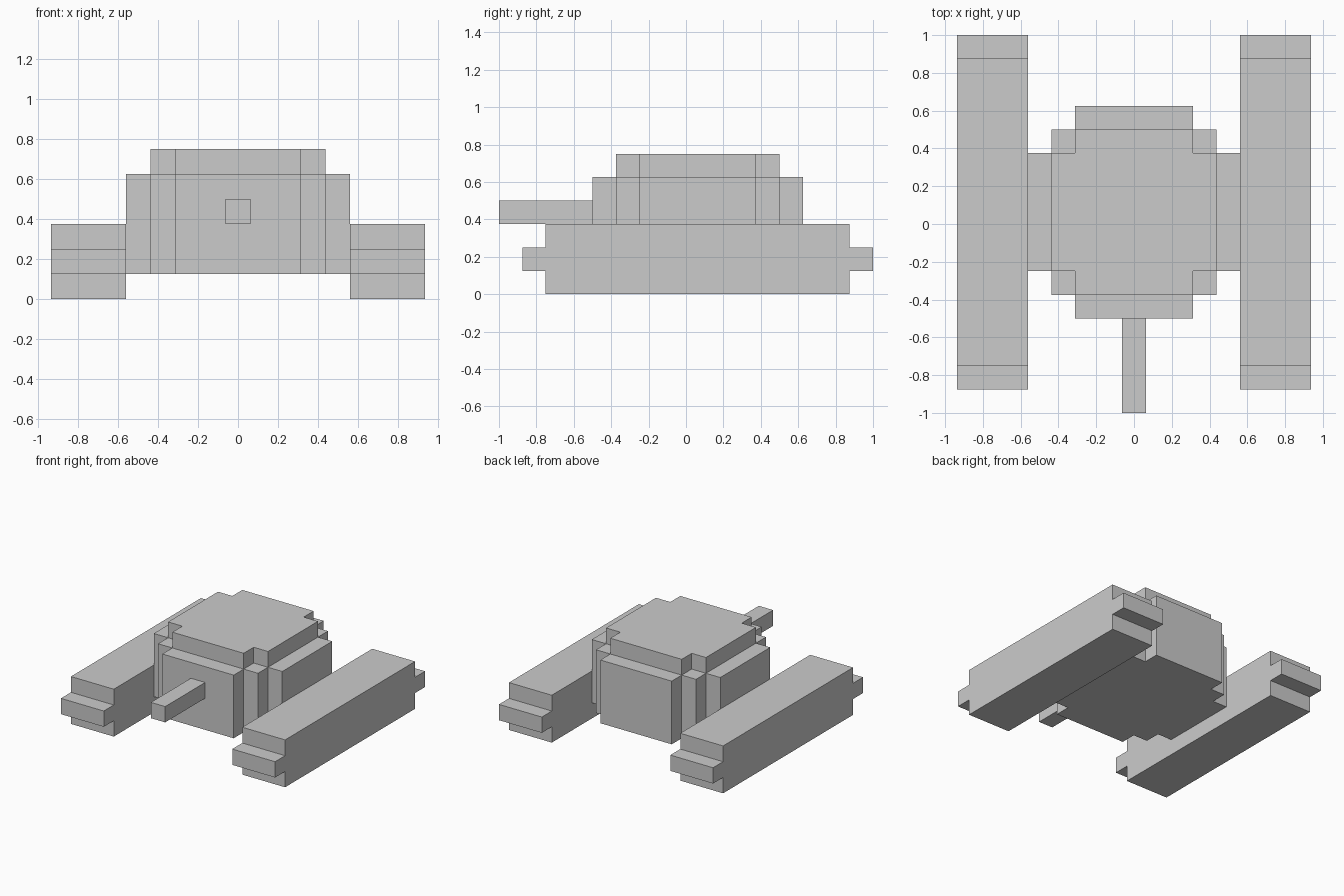
import bpy
import bmesh
from mathutils import Vector

if "Cube" in bpy.data.objects:
    bpy.data.objects.remove(bpy.data.objects["Cube"])

U = 0.0625    # half of one block
MID_Y = U     # hull and tracks are centred slightly behind the origin


def stepped_prism(name, corner, centre, depth, along_x=False):
    """Extrude an outline made by mirroring one stepped corner into four quadrants."""
    outline = list(corner)
    outline += [(-a, b) for a, b in reversed(corner)]
    outline += [(-a, -b) for a, b in corner]
    outline += [(a, -b) for a, b in reversed(corner)]
    bm = bmesh.new()
    verts = []
    for a, b in outline:
        p = (-depth / 2, a * U, b * U) if along_x else (a * U, b * U, -depth / 2)
        verts.append(bm.verts.new(p))
    face = bm.faces.new(verts)
    ext = bmesh.ops.extrude_face_region(bm, geom=[face])
    moved = [g for g in ext["geom"] if isinstance(g, bmesh.types.BMVert)]
    shift = Vector((depth, 0, 0)) if along_x else Vector((0, 0, depth))
    bmesh.ops.translate(bm, verts=moved, vec=shift)
    bmesh.ops.recalc_face_normals(bm, faces=bm.faces[:])
    mesh = bpy.data.meshes.new(name)
    bm.to_mesh(mesh)
    bm.free()
    obj = bpy.data.objects.new(name, mesh)
    obj.location = centre
    bpy.context.collection.objects.link(obj)
    return obj


# Rounded-off hull and the smaller cap on top of it
stepped_prism("hull", [(9, 5), (7, 5), (7, 7), (5, 7), (5, 9)],
              (0, MID_Y, 0.375), 0.5)
stepped_prism("hull_cap", [(7, 5), (5, 5), (5, 7)],
              (0, MID_Y, 0.6875), 0.125)

# Tracks with a protruding middle ridge at each end
for side, sign in (("left", -1), ("right", 1)):
    stepped_prism(side + "_track", [(15, 1), (13, 1), (13, 3)],
                  (sign * 0.75, MID_Y, 0.1875), 0.375, along_x=True)

# Square gun barrel
stepped_prism("gun_barrel", [(1, 4)], (0, -0.75, 0.4375), 0.125)
